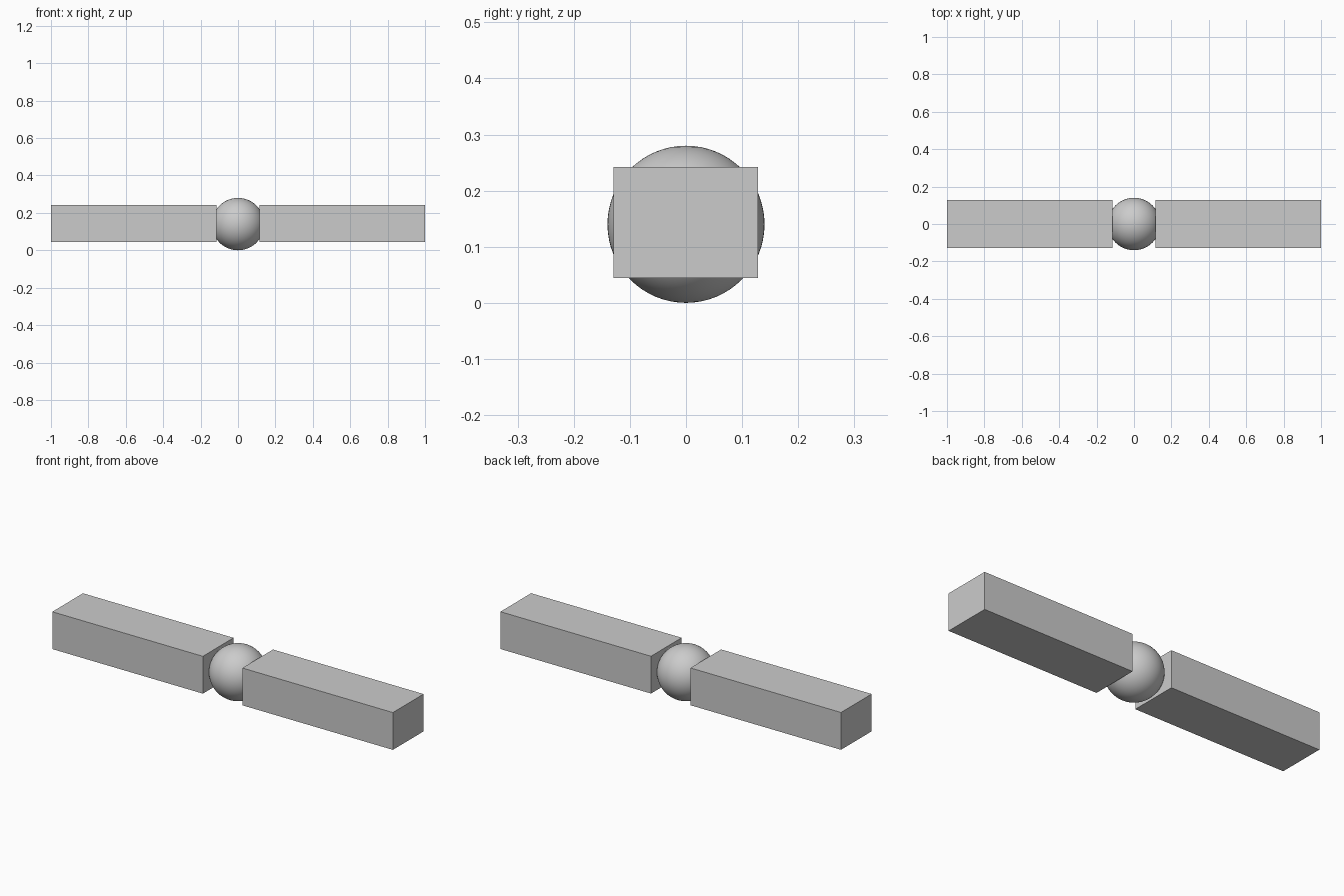
import bpy

if "Cube" in bpy.data.objects:
    bpy.data.objects.remove(bpy.data.objects["Cube"])

BAR_INNER, BAR_OUTER = 0.116, 1.0
BAR_Y = (-0.129, 0.128)
BAR_Z = (0.044, 0.242)


def box(name, xr, yr, zr):
    ranges = (xr, yr, zr)
    bpy.ops.mesh.primitive_cube_add(size=1, location=[(a + b) / 2 for a, b in ranges])
    ob = bpy.context.object
    ob.name = name
    ob.scale = [b - a for a, b in ranges]
    bpy.ops.object.transform_apply(location=False, rotation=False, scale=True)
    return ob


# Two square bars, one on each side
box("left_bar", (-BAR_OUTER, -BAR_INNER), BAR_Y, BAR_Z)
box("right_bar", (BAR_INNER, BAR_OUTER), BAR_Y, BAR_Z)

# Smooth ball joining the bars in the middle
bpy.ops.mesh.primitive_uv_sphere_add(segments=64, ring_count=32, radius=0.14,
                                     location=(0, 0, 0.14))
ball = bpy.context.object
ball.name = "centre_ball"
bpy.ops.object.shade_smooth()
